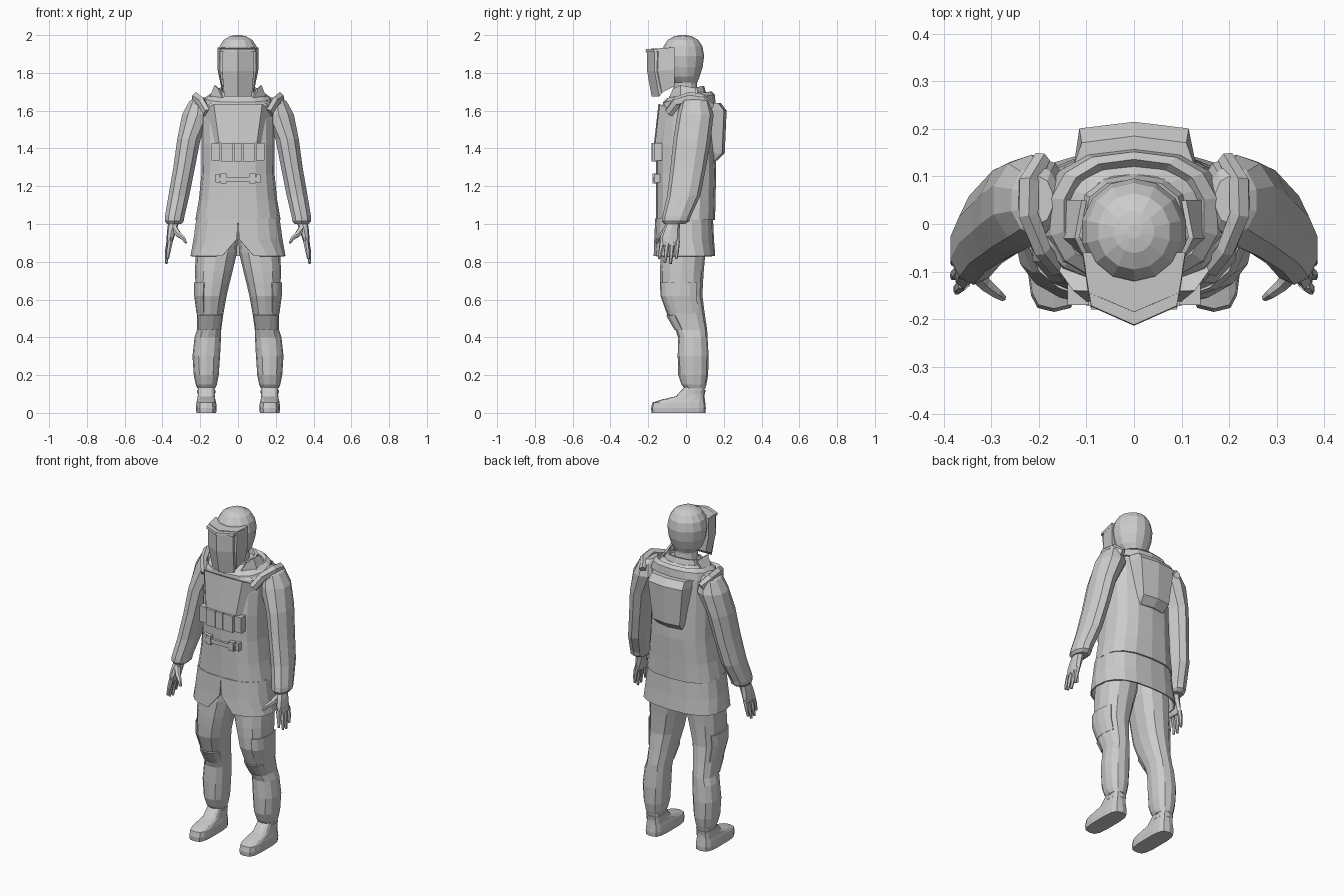
import bpy, bmesh
from math import sin, cos, pi, radians, copysign
from mathutils import Vector


def skin(name, rings, mirror=False, closed=True, caps=True, thick=0):
    """Bridge matching point rings into one flat-shaded object."""
    bm = bmesh.new()
    vs = [[bm.verts.new(p) for p in r] for r in rings]
    n = len(vs[0])
    for a, b in zip(vs, vs[1:]):
        for i in range(n if closed else n - 1):
            j = (i + 1) % n
            bm.faces.new((a[i], a[j], b[j], b[i]))
    if caps:
        bm.faces.new(vs[0])
        bm.faces.new(vs[-1])
    bmesh.ops.recalc_face_normals(bm, faces=bm.faces)
    me = bpy.data.meshes.new(name)
    bm.to_mesh(me)
    bm.free()
    ob = bpy.data.objects.new(name, me)
    bpy.context.collection.objects.link(ob)
    if thick:
        ob.modifiers.new("thickness", 'SOLIDIFY').thickness = thick
    if mirror:
        ob.modifiers.new("mirror", 'MIRROR').use_mirror_merge = False
    return ob


def sgnpow(v, e):
    return copysign(abs(v) ** e, v)


def oval(z, cx, cy, rx, ry, n, p=2, a0=None, a1=None, tilt=0):
    """Horizontal superellipse ring, or an arc of it from a0 to a1 degrees."""
    if a0 is None:
        angs = [-pi / 2 + 2 * pi * i / n for i in range(n)]
    else:
        angs = [radians(a0 + (a1 - a0) * i / (n - 1)) for i in range(n)]
    return [(cx + rx * sgnpow(cos(a), 2 / p), cy + ry * sgnpow(sin(a), 2 / p),
             z + tilt * ry * sin(a)) for a in angs]


def loft(name, rows, n=12, p=2, mirror=False, caps=True, tilt=0):
    return skin(name, [oval(*r, n, p, tilt=tilt) for r in rows], mirror, caps=caps)


def tube(name, pts, n=6, flat=1, mirror=True):
    """Tapered tube through (x, y, z, radius) points."""
    rings = []
    for i, p in enumerate(pts):
        a, b = pts[max(i - 1, 0)], pts[min(i + 1, len(pts) - 1)]
        q = (Vector(b[:3]) - Vector(a[:3])).to_track_quat('Z', 'X')
        rings.append([Vector(p[:3]) + q @ Vector((p[3] * cos(2 * pi * k / n),
                      flat * p[3] * sin(2 * pi * k / n), 0)) for k in range(n)])
    return skin(name, rings, mirror)


def box(name, x0, x1, y0, y1, z0, z1, mirror=False):
    ring = lambda z: [(x0, y0, z), (x1, y0, z), (x1, y1, z), (x0, y1, z)]
    return skin(name, [ring(z0), ring(z1)], mirror)


def sym(half):
    """Complete a half outline (x >= 0, starting at x = 0) by mirroring it."""
    return half + [(-x, y, z) for x, y, z in reversed(half) if x > 0]


# Jacket body and split skirt
loft("jacket", [(1.02, 0, -.003, .226, .157), (1.13, 0, -.002, .207, .158),
                (1.27, 0, 0, .193, .16), (1.42, 0, -.003, .192, .157),
                (1.55, 0, .002, .192, .145), (1.63, 0, .01, .195, .13),
                (1.68, 0, .02, .135, .105), (1.70, 0, .02, .10, .085)], 16, 2.6)
skirt = [(1.03, .223, .153, 0), (.92, .238, .158, .5), (.83, .252, .165, 14)]
skin("jacket_skirt", [oval(z, 0, -.01, rx, ry, 19, 2.6, -90 + g, 270 - g)
                      for z, rx, ry, g in skirt], closed=False, caps=False, thick=.008)

# Hood roll and collar around the neck
loft("hood_roll", [(1.62, 0, .015, .195, .142), (1.665, 0, .015, .178, .137),
                   (1.685, 0, .018, .15, .118), (1.66, 0, .018, .125, .095)],
     14, 2.4, tilt=.15)
loft("collar", [(1.65, 0, .015, .13, .10), (1.715, 0, .01, .105, .085),
                (1.715, 0, .01, .092, .072), (1.67, 0, .01, .085, .065)], 12, 2.3, tilt=.2)
skin("collar_flap", [[(.085, -.09, 1.67), (.15, -.03, 1.67), (.145, .05, 1.68)],
                     [(.105, -.07, 1.715), (.125, -.03, 1.735), (.11, .05, 1.72)]],
     True, closed=False, caps=False, thick=.012)

# Neck and helmet
loft("neck", [(1.64, 0, 0, .072, .068), (1.74, 0, -.005, .064, .062),
              (1.81, 0, -.005, .07, .068)], 12)
loft("helmet", [(1.75, 0, -.005, .07, .065), (1.78, 0, -.012, .092, .084),
                (1.83, 0, -.014, .106, .102), (1.89, 0, -.016, .112, .112),
                (1.94, 0, -.016, .101, .103), (1.975, 0, -.016, .077, .08),
                (1.994, 0, -.016, .043, .045), (2.0, 0, -.016, .015, .015)], 14)


# Face visor: a side shell behind a pointed front pane
def visor(name, rows):
    skin(name, [sym([(0, yf, zf), (w, yf + .04, zf), (wb, yb, zb), (0, yb, zb)])
                for yf, zf, w, wb, yb, zb in rows])


visor("visor_shell", [(-.185, 1.93, .094, .108, -.06, 1.935),
                      (-.19, 1.81, .096, .109, -.06, 1.82),
                      (-.168, 1.695, .08, .09, -.06, 1.73)])
visor("visor_pane", [(-.208, 1.915, .084, .086, -.13, 1.915),
                     (-.206, 1.81, .084, .086, -.13, 1.81),
                     (-.182, 1.675, .073, .075, -.12, 1.70)])
visor("visor_brow", [(-.214, 1.912, .09, .104, -.09, 1.912),
                     (-.212, 1.926, .09, .104, -.09, 1.93)])

# Chest panel with angled wings, pouches and belt clips
skin("chest_panel", [sym([(0, y - .006, z), (w, y, z), (wb, yb, zb), (0, yb, zb)])
                     for z, y, w, wb, yb, zb in
                     ((1.43, -.163, .10, .165, -.08, 1.43), (1.635, -.14, .128, .185, -.06, 1.60))])
box("centre_pouch", -.022, .022, -.182, -.12, 1.33, 1.43)
box("inner_pouch", .027, .09, -.18, -.11, 1.33, 1.43, True)
box("outer_pouch", .095, .14, -.17, -.09, 1.335, 1.43, True)
box("belt_strap", -.10, .10, -.172, -.12, 1.225, 1.25)
box("belt_clip", .06, .092, -.177, -.12, 1.215, 1.268, True)
box("belt_end", .097, .12, -.167, -.11, 1.22, 1.265, True)

# Backpack with a central ridge
skin("backpack", [sym([(0, yr, z), (w, yr - .014, z), (wb, .10, z), (0, .10, z)])
                  for z, yr, w, wb in ((1.335, .165, .08, .09), (1.375, .205, .09, .10),
                                       (1.60, .215, .115, .13), (1.64, .185, .11, .135))])

# Sleeves with shoulder straps
loft("sleeve", [(1.67, .20, .05, .03, .05), (1.65, .207, .05, .053, .075),
                (1.58, .215, .05, .085, .096), (1.45, .26, .032, .065, .099),
                (1.30, .285, .012, .06, .094), (1.15, .313, -.012, .058, .088),
                (1.04, .335, -.05, .054, .075), (1.015, .337, -.055, .052, .073),
                (1.0, .338, -.06, .04, .055)], 10, 2, True)
tube("shoulder_strap", [(.165, -.09, 1.59, .028), (.195, -.05, 1.645, .03),
                        (.222, .02, 1.665, .034), (.222, .085, 1.655, .034),
                        (.195, .135, 1.62, .028)], 6, .7)

# Hands
loft("palm", [(1.02, .338, -.065, .03, .036), (.97, .350, -.078, .025, .044),
              (.93, .358, -.085, .02, .052), (.89, .365, -.085, .014, .05)], 8, 2.4, True)
for nm, y0, y1, tip in (("index", -.125, -.142, .815), ("middle", -.098, -.112, .795),
                        ("ring", -.072, -.082, .79), ("little", -.046, -.052, .815)):
    x = .358 if nm == "index" else .365
    tube(nm + "_finger", [(x, y0, .91, .014), (x + .01, (y0 + y1) / 2, (.9 + tip) / 2, .012),
                          (x + .015, y1, tip, .007)])
tube("thumb", [(.345, -.09, .985, .02), (.315, -.125, .945, .016),
               (.29, -.145, .925, .012), (.275, -.156, .90, .007)])

# Trousers
loft("trouser_leg", [(.95, .10, -.01, .098, .115), (.85, .115, -.015, .11, .118),
                     (.75, .128, -.022, .099, .116), (.69, .135, -.024, .091, .114),
                     (.62, .143, -.024, .083, .111), (.52, .148, 0, .07, .1),
                     (.44, .153, .028, .064, .084), (.40, .160, .036, .07, .078),
                     (.30, .168, .038, .073, .082), (.20, .168, .038, .066, .079),
                     (.15, .168, .042, .056, .066), (.13, .168, .047, .047, .055)], 12, 2.3, True)
# Thigh pocket and knee patch, thin shells over the leg
skin("thigh_pocket", [oval(z, cx, cy, rx, ry, 6, 2.3, -65, 40) for z, cx, cy, rx, ry in
                      ((.53, .148, -.003, .072, .102), (.62, .143, -.024, .089, .117),
                       (.69, .135, -.024, .097, .12))], True, False, False, .006)
skin("knee_patch", [oval(z, cx, cy, rx, ry, 6, 2.3, -150, -30) for z, cx, cy, rx, ry in
                    ((.44, .153, .028, .067, .091), (.515, .148, 0, .074, .107))],
     True, False, False, .006)

# Boots
loft("boot", [(0, .168, -.04, .053, .143), (.025, .168, -.04, .056, .145),
              (.055, .168, -.038, .053, .14), (.07, .168, -.015, .049, .115),
              (.088, .168, .022, .046, .076), (.14, .168, .047, .042, .052)], 14, 3.5, True)
loft("boot_cuff", [(.10, .168, .04, .047, .06), (.122, .168, .046, .049, .058)], 12, 2.6, True)
